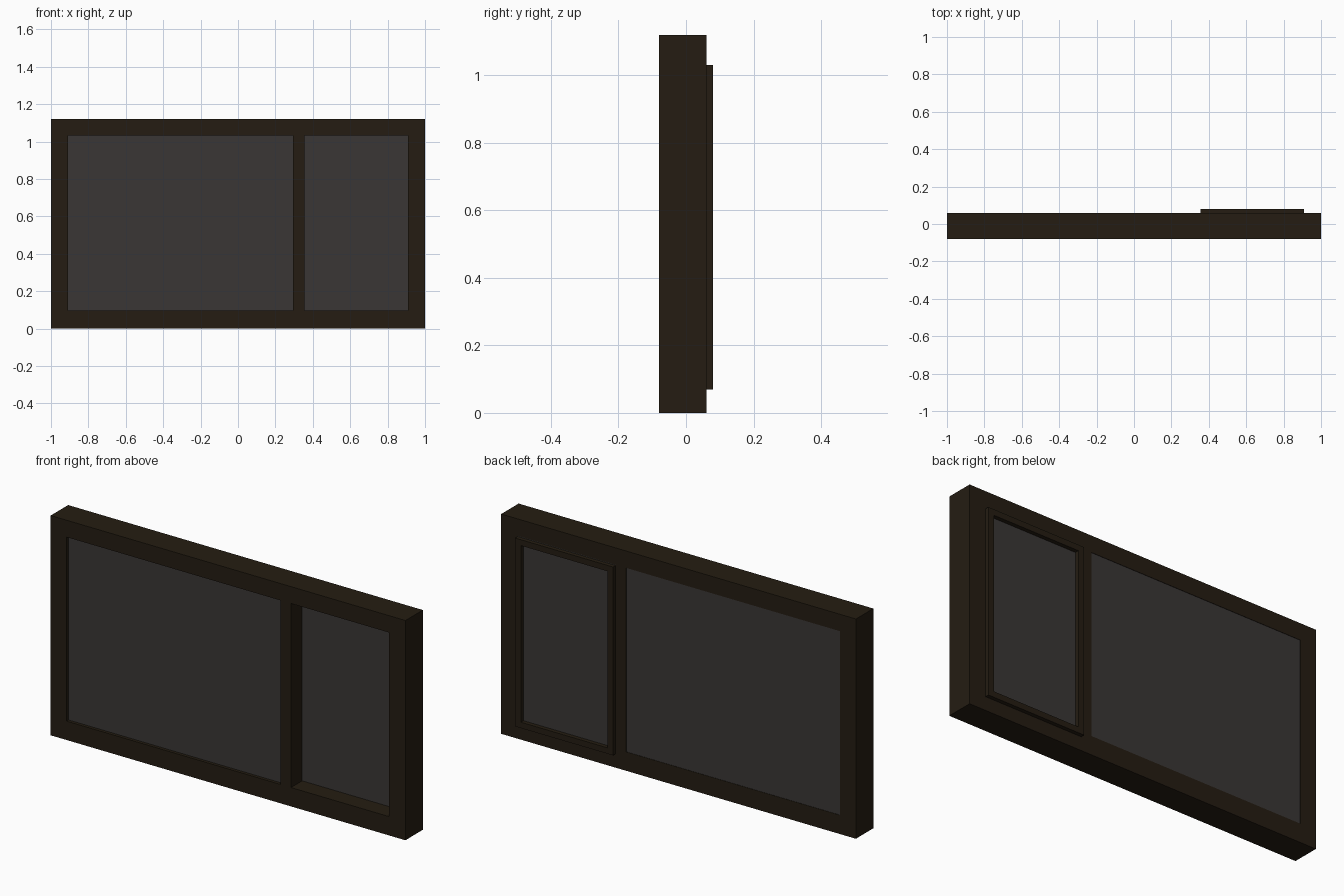
import bpy, bmesh
from mathutils import Vector

if "Cube" in bpy.data.objects:
    bpy.data.objects.remove(bpy.data.objects["Cube"])


def material(name, rgb):
    m = bpy.data.materials.new(name)
    m.diffuse_color = (*rgb, 1)
    m.use_nodes = True
    m.node_tree.nodes["Principled BSDF"].inputs["Base Color"].default_value = m.diffuse_color
    return m


def panel(name, xs, zs, holes, y0, y1, mat):
    """Flat panel split at xs / zs, with the listed cells left open, extruded y0 to y1."""
    bm = bmesh.new()
    grid = [[bm.verts.new((x, y0, z)) for z in zs] for x in xs]
    for i in range(len(xs) - 1):
        for j in range(len(zs) - 1):
            if (i, j) not in holes:
                bm.faces.new((grid[i][j], grid[i + 1][j],
                              grid[i + 1][j + 1], grid[i][j + 1]))
    ext = bmesh.ops.extrude_face_region(bm, geom=bm.faces[:], use_keep_orig=True)
    verts = [g for g in ext["geom"] if isinstance(g, bmesh.types.BMVert)]
    bmesh.ops.translate(bm, verts=verts, vec=Vector((0, y1 - y0, 0)))
    bmesh.ops.recalc_face_normals(bm, faces=bm.faces[:])
    mesh = bpy.data.meshes.new(name)
    bm.to_mesh(mesh)
    bm.free()
    mesh.materials.append(mat)
    obj = bpy.data.objects.new(name, mesh)
    bpy.context.collection.objects.link(obj)
    return obj


wood = material("dark_wood", (0.018, 0.012, 0.006))
glass = material("smoked_glass", (0.042, 0.037, 0.036))

# Opening limits shared by frame and panes
L0, L1, R0, R1 = -0.91, 0.295, 0.355, 0.908
Z0, Z1, TOP = 0.096, 1.034, 1.12

# Outer frame with mullion
panel("window_frame", [-1, L0, L1, R0, R1, 1], [0, Z0, Z1, TOP],
      {(1, 1), (3, 1)}, -0.08, 0.06, wood)

# Fixed pane, shallow recess in front and nearly flush at the back
panel("fixed_pane", [L0, L1], [Z0, Z1], set(), -0.064, 0.058, glass)

# Opening sash standing proud of the back, with its pane
S = 0.033
panel("sash_frame", [R0, R0 + S, R1 - S, R1], [0.07, 0.1, 1.0, 1.03],
      {(1, 1)}, 0.045, 0.08, wood)
panel("sash_pane", [R0, R1], [Z0, Z1], set(), 0.01, 0.059, glass)
